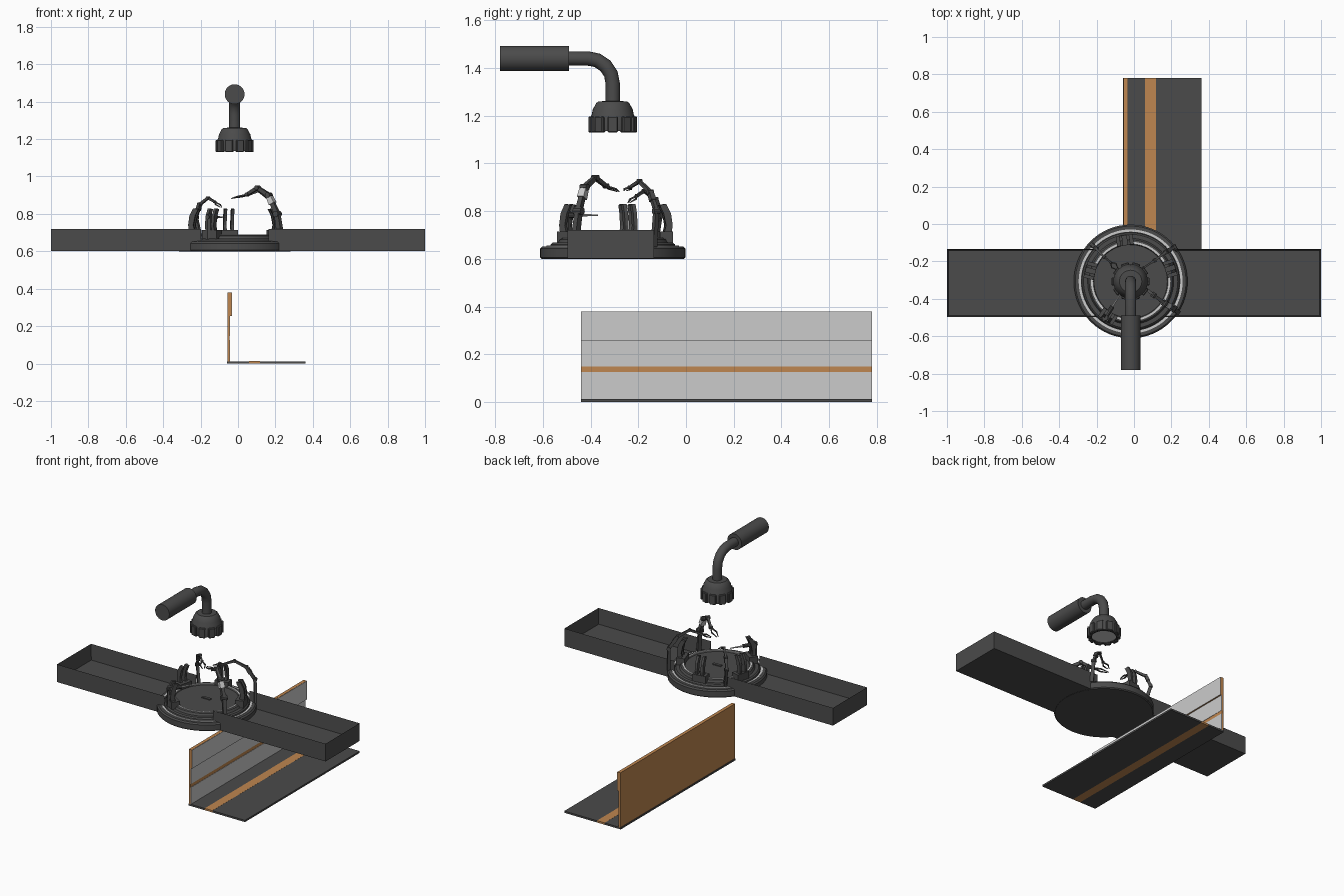
import bpy, bmesh
from math import pi, cos, sin, radians
from mathutils import Vector, Matrix

if "Cube" in bpy.data.objects:
    bpy.data.objects.remove(bpy.data.objects["Cube"])

CX, CY = -0.018, -0.307          # axis of the turntable and head


def mat(name, col):
    m = bpy.data.materials.new(name)
    m.diffuse_color = (*col, 1)
    m.use_nodes = True
    m.node_tree.nodes["Principled BSDF"].inputs["Base Color"].default_value = m.diffuse_color
    return m


DARK = mat("dark_grey", (0.07, 0.07, 0.07))
ORANGE = mat("orange", (0.52, 0.24, 0.08))
LIGHT = mat("light_grey", (0.65, 0.65, 0.65))


def add(name, bm, m=DARK, smooth=False):
    bmesh.ops.recalc_face_normals(bm, faces=bm.faces)
    me = bpy.data.meshes.new(name)
    bm.to_mesh(me)
    bm.free()
    ob = bpy.data.objects.new(name, me)
    bpy.context.collection.objects.link(ob)
    if m:
        me.materials.append(m)
    if smooth:
        bpy.ops.object.select_all(action='DESELECT')
        ob.select_set(True)
        bpy.context.view_layer.objects.active = ob
        bpy.ops.object.shade_smooth_by_angle(angle=radians(35))
    return ob


def cube_bm(lo, hi):
    bm = bmesh.new()
    lo, hi = Vector(lo), Vector(hi)
    bmesh.ops.create_cube(bm, size=1, matrix=Matrix.Translation((lo + hi) / 2)
                          @ Matrix.Diagonal((*(hi - lo), 1)))
    return bm


def box(name, lo, hi, m=DARK):
    return add(name, cube_bm(lo, hi), m)


def lathe(name, prof, m=DARK, segs=48, closed=False):
    bm = bmesh.new()
    pts = prof + prof[:1] if closed else prof
    vs = [bm.verts.new((r, 0, z)) for r, z in pts]
    es = [bm.edges.new(p) for p in zip(vs, vs[1:])]
    bmesh.ops.spin(bm, geom=vs + es, cent=(0, 0, 0), axis=(0, 0, 1), angle=2 * pi, steps=segs)
    bmesh.ops.remove_doubles(bm, verts=bm.verts, dist=1e-5)
    bmesh.ops.translate(bm, verts=bm.verts, vec=(CX, CY, 0))
    return add(name, bm, m, True)


def rod(bm, p, q, w0, w1, sides=4, flat=1.0):
    """Tapered bar from p to q; flat squeezes the section in one direction."""
    p, q = Vector(p), Vector(q)
    d = q - p
    rot = d.to_track_quat('Z', 'Y').to_matrix().to_4x4()
    bmesh.ops.create_cone(bm, cap_ends=True, segments=sides, radius1=w0, radius2=w1, depth=d.length,
                          matrix=Matrix.Translation((p + q) / 2) @ rot @ Matrix.Diagonal((flat, 1, 1, 1))
                          @ Matrix.Rotation(pi / sides, 4, 'Z'))


# Corner sheets below: floor plate with inlaid stripe, wall with stepped top
Y0, Y1 = -0.44, 0.78
box("floor_plate_left", (-0.06, Y0, 0), (0.06, Y1, 0.012))
box("floor_stripe", (0.06, Y0, 0), (0.117, Y1, 0.0125), ORANGE)
box("floor_plate_right", (0.117, Y0, 0), (0.36, Y1, 0.012))
box("wall_board", (-0.057, Y0, 0.012), (-0.045, Y1, 0.38), ORANGE)
box("wall_top_board", (-0.045, Y0, 0.255), (-0.035, Y1, 0.38), ORANGE)
for name, x, z0, z1 in (("lower", -0.045, 0.012, 0.125), ("middle", -0.045, 0.148, 0.255),
                        ("upper", -0.035, 0.255, 0.379)):
    box("wall_facing_" + name, (x, Y0, z0), (x + 0.002, Y1, z1), None)

# Long open tray, notched where the turntable sits
bm = cube_bm((-1, -0.497, 0.601), (1, -0.135, 0.72))
bm.faces.ensure_lookup_table()
top = max(bm.faces, key=lambda f: f.calc_center_median().z)
bmesh.ops.inset_region(bm, faces=[top], thickness=0.01)
bmesh.ops.translate(bm, verts=top.verts, vec=(0, 0, -0.105))
tray = add("tray", bm)
cutter = lathe("tray_notch_cutter", [(0, 0.63), (0.262, 0.63), (0.262, 0.8), (0, 0.8)])
cutter.hide_render = True
cutter.hide_viewport = False
mod = tray.modifiers.new("notch", 'BOOLEAN')
mod.operation, mod.object = 'DIFFERENCE', cutter
bpy.context.view_layer.objects.active = tray
bpy.ops.object.modifier_apply(modifier="notch")
bpy.data.objects.remove(cutter)

# Stepped round turntable with two light rings
lathe("turntable", [(0, 0.6), (0.298, 0.6), (0.304, 0.606), (0.304, 0.643), (0.296, 0.652), (0.262, 0.652),
                    (0.26, 0.661), (0.252, 0.668), (0.23, 0.668), (0.222, 0.682), (0.212, 0.686),
                    (0.2, 0.686), (0.196, 0.68), (0, 0.68)], segs=64)
for name, r, z in (("outer", 0.272, 0.652), ("inner", 0.206, 0.686)):
    lathe("light_ring_" + name, [(r - 0.006, z - 0.004), (r + 0.006, z - 0.004), (r + 0.006, z + 0.003),
                                 (r - 0.006, z + 0.003)], LIGHT, 64, True)
box("turntable_slot", (CX - 0.03, CY - 0.01, 0.678), (CX + 0.03, CY + 0.01, 0.686))

# Curved clamp fins in pairs around the rim
FIN = [(0.205, 0.67), (0.222, 0.74), (0.212, 0.79), (0.195, 0.825), (0.222, 0.83),
       (0.243, 0.79), (0.25, 0.74), (0.24, 0.67)]
for i, ang in enumerate((18, 98, 165, 237)):
    bm = bmesh.new()
    for off in (-0.027, 0.012):
        f = bm.faces.new([bm.verts.new((r, off, z)) for r, z in FIN])
        g = bmesh.ops.extrude_face_region(bm, geom=[f])
        bmesh.ops.translate(bm, verts=[v for v in g["geom"] if isinstance(v, bmesh.types.BMVert)],
                            vec=(0, 0.016, 0))
    bmesh.ops.create_cube(bm, size=1, matrix=Matrix.Translation((0.222, 0, 0.69))
                          @ Matrix.Diagonal((0.055, 0.09, 0.05, 1)))
    bmesh.ops.transform(bm, verts=bm.verts, matrix=Matrix.Translation((CX, CY, 0))
                        @ Matrix.Rotation(radians(ang), 4, 'Z'))
    add(f"clamp_{i + 1}", bm)


# Jointed arms reaching inward, each with a two-prong gripper
def arm(name, pts, w):
    pts = [Vector(p) for p in pts]
    bm = bmesh.new()
    n = len(pts) - 1
    side = (pts[-1] - pts[0]).cross(Vector((0, 0, 1))).normalized()
    for i in range(n - 1):
        a, b = w * (1 - 0.6 * i / n), w * (1 - 0.6 * (i + 1) / n)
        rod(bm, pts[i], pts[i + 1], a, b, 4, 0.8)
        rod(bm, pts[i + 1] - side * b, pts[i + 1] + side * b, b * 0.9, b * 0.9, 10)
    add(name, bm)
    bm = bmesh.new()
    p, q = pts[-2], pts[-1]
    for s in (-1, 1):
        mid = p.lerp(q, 0.5) + side * s * 0.016
        rod(bm, p, mid, 0.005, 0.005)
        rod(bm, mid, q + side * s * 0.005, 0.005, 0.002)
    add(name + "_gripper", bm)
    cuff = bmesh.new()
    a, b = pts[1].lerp(pts[2], 0.55), pts[1].lerp(pts[2], 0.9)
    rod(cuff, a, b, w * 1.05, w * 0.95)
    add(name + "_cuff", cuff, LIGHT if w > 0.018 else DARK)


arm("arm_front_right", [(0.232, -0.468, 0.65), (0.21, -0.45, 0.80), (0.165, -0.425, 0.90),
                        (0.105, -0.38, 0.94), (0.05, -0.335, 0.905), (-0.035, -0.285, 0.882)], 0.022)
arm("arm_back_right", [(0.225, -0.135, 0.65), (0.215, -0.125, 0.80), (0.17, -0.15, 0.88),
                       (0.11, -0.195, 0.925), (0.05, -0.235, 0.90), (-0.01, -0.255, 0.885)], 0.016)
arm("arm_back_left", [(-0.20, -0.13, 0.66), (-0.225, -0.11, 0.78), (-0.205, -0.13, 0.85),
                      (-0.16, -0.175, 0.885), (-0.125, -0.205, 0.865), (-0.09, -0.24, 0.835)], 0.015)

# Small nozzle on a post at the front left
bm = bmesh.new()
rod(bm, (-0.155, -0.50, 0.65), (-0.155, -0.50, 0.80), 0.022, 0.018, 8)
rod(bm, (-0.165, -0.52, 0.783), (-0.115, -0.44, 0.783), 0.012, 0.012, 10)
add("nozzle_post", bm)
bm = bmesh.new()
rod(bm, (-0.115, -0.44, 0.783), (-0.07, -0.37, 0.783), 0.006, 0.003, 8)
add("nozzle_tip", bm, LIGHT)

# Overhead head: dome, lugged collar and recessed lens
lathe("head_dome", [(0.074, 1.135), (0.092, 1.135), (0.092, 1.197), (0.088, 1.205), (0.084, 1.225),
                    (0.07, 1.252), (0.06, 1.26), (0, 1.262)], segs=32)
lathe("head_lens", [(0, 1.14), (0.076, 1.14), (0.076, 1.16), (0, 1.16)], LIGHT, 32)
bm = bmesh.new()
for i in range(10):
    m = Matrix.Translation((CX, CY, 1.163)) @ Matrix.Rotation(2 * pi * i / 10, 4, 'Z')
    bmesh.ops.create_cube(bm, size=1, matrix=m @ Matrix.Translation((0.09, 0, 0))
                          @ Matrix.Diagonal((0.024, 0.042, 0.066, 1)))
bmesh.ops.bevel(bm, geom=bm.edges[:], offset=0.004, segments=1, affect='EDGES')
add("head_lugs", bm)

# Bent neck pipe swept along a short path
path = [(CY, 1.25), (CY, 1.335)]
path += [(CY - 0.105 + 0.105 * cos(a), 1.335 + 0.105 * sin(a)) for a in (radians(22.5 * k) for k in range(1, 5))]
path += [(-0.50, 1.44)]
bm = bmesh.new()
rings = []
for i, (y, z) in enumerate(path):
    a, b = path[max(i - 1, 0)], path[min(i + 1, len(path) - 1)]
    nrm = Vector((0, -(b[1] - a[1]), b[0] - a[0])).normalized()
    rings.append([bm.verts.new(Vector((CX, y, z)) + 0.03 * (Vector((1, 0, 0)) * cos(t) + nrm * sin(t)))
                  for t in (2 * pi * k / 16 for k in range(16))])
for r, s in zip(rings, rings[1:]):
    for k in range(16):
        bm.faces.new((r[k], r[(k + 1) % 16], s[(k + 1) % 16], s[k]))
add("neck_pipe", bm, DARK, True)

# Thick sleeve at the end of the pipe
bm = bmesh.new()
rod(bm, (CX, -0.78, 1.44), (CX, -0.49, 1.44), 0.053, 0.053, 32)
add("pipe_sleeve", bm, DARK, True)
